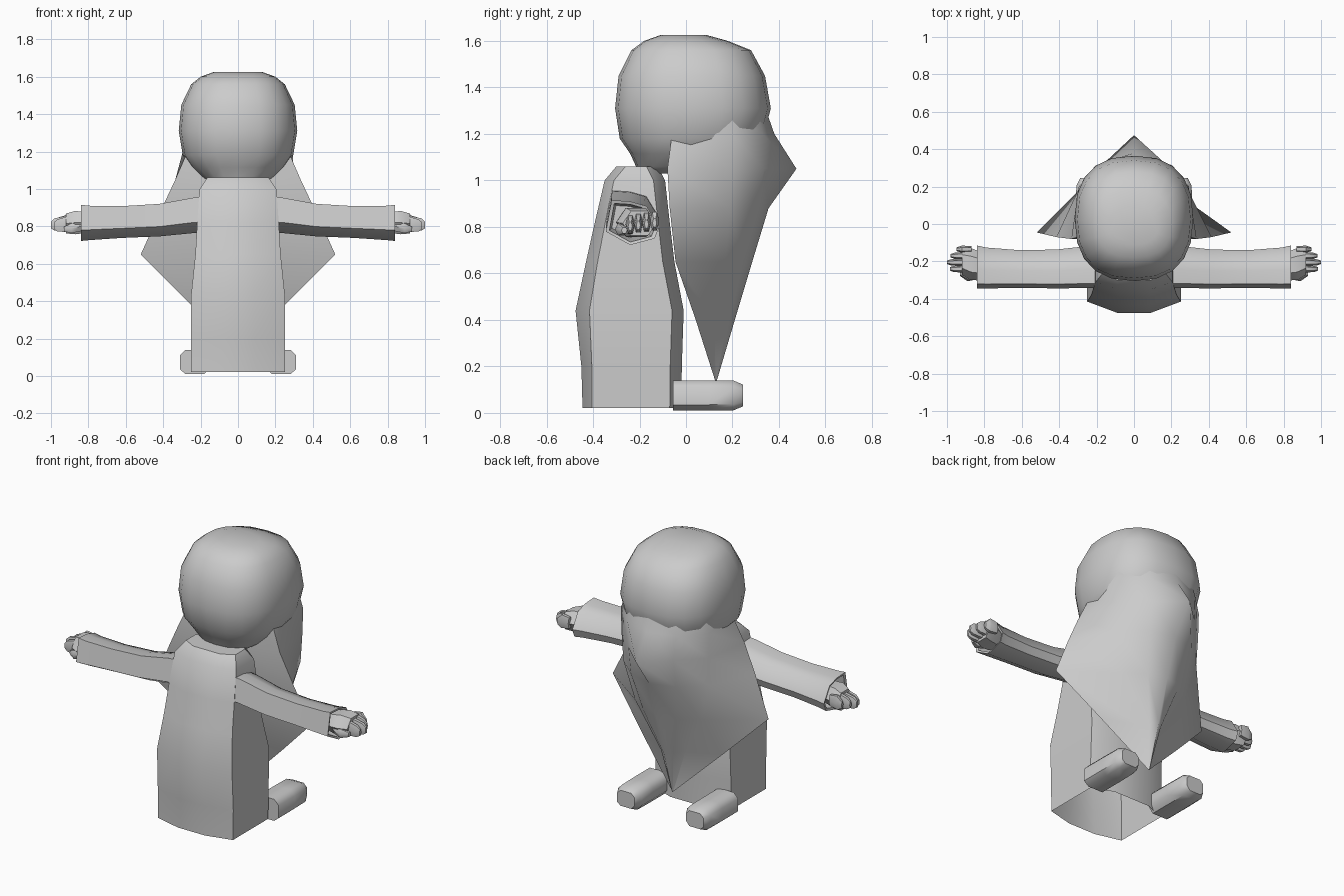
import bpy, bmesh, math
from mathutils import Vector

if "Cube" in bpy.data.objects:
    bpy.data.objects.remove(bpy.data.objects["Cube"])

grey = bpy.data.materials.new("soft grey")
grey.diffuse_color = (0.6, 0.6, 0.6, 1)
grey.use_nodes = True
grey.node_tree.nodes["Principled BSDF"].inputs["Base Color"].default_value = grey.diffuse_color


def finish(name, bm, angle=40, recalc=True):
    bmesh.ops.remove_doubles(bm, verts=bm.verts, dist=0.0005)
    if recalc:
        bmesh.ops.recalc_face_normals(bm, faces=bm.faces)
    me = bpy.data.meshes.new(name)
    bm.to_mesh(me)
    bm.free()
    ob = bpy.data.objects.new(name, me)
    bpy.context.collection.objects.link(ob)
    me.materials.append(grey)
    bpy.ops.object.select_all(action='DESELECT')
    ob.select_set(True)
    bpy.context.view_layer.objects.active = ob
    bpy.ops.object.shade_smooth_by_angle(angle=math.radians(angle))
    return ob


def loft(bm, rings, start=False, end=False):
    """Skin a list of equal-length closed rings."""
    vs = [[bm.verts.new(p) for p in r] for r in rings]
    n = len(vs[0])
    for a, b in zip(vs, vs[1:]):
        for i in range(n):
            j = (i + 1) % n
            bm.faces.new((a[i], a[j], b[j], b[i]))
    if start:
        bm.faces.new(vs[0][::-1])
    if end:
        bm.faces.new(vs[-1])


def mirrored(half):
    """Close a half outline (x >= 0, front to back) across x = 0."""
    return half + [(-x, y, z) for x, y, z in reversed(half) if x > 0]


def oval(hw, yf, yb, z, n=20, e=0.82):
    pts = []
    for i in range(n):
        t = 2 * math.pi * i / n
        c, s = math.cos(t), math.sin(t)
        pts.append((hw * math.copysign(abs(c) ** e, c),
                    (yf + yb) / 2 + (yb - yf) / 2 * math.copysign(abs(s) ** e, s), z))
    return pts


# Head: half width, front y, back y, z
bm = bmesh.new()
loft(bm, [oval(*r) for r in [
    (.14, -.20, .10, 1.03), (.19, -.215, .2, 1.06), (.25, -.24, .27, 1.115),
    (.295, -.285, .33, 1.18), (.317, -.305, .365, 1.31), (.303, -.29, .34, 1.45),
    (.25, -.235, .28, 1.56), (.20, -.18, .18, 1.60), (.13, -.11, .09, 1.625)]], True, True)
finish("head", bm, 50)

# Long hair: z, wing x, front y, side x/y, rear x/y, spine y
bm = bmesh.new()
rings = []
for z, w, yf, sx, sy, rx, ry, yb in [
        (1.30, .24, -.06, .26, .20, .15, .31, .345),
        (1.20, .27, -.06, .295, .20, .16, .33, .38),
        (1.05, .335, -.08, .29, .20, .15, .335, .475),
        (.88, .415, -.07, .285, .19, .15, .31, .355),
        (.65, .52, -.045, .22, .17, .11, .25, .285),
        (.40, .27, .042, .08, .12, .04, .18, .21),
        (.14, .003, .125, .002, .127, .001, .13, .133)]:
    rings.append(mirrored([(0, yf, z), (w, yf, z), (sx, sy, z), (rx, ry, z), (0, yb, z)]))
loft(bm, rings, True, True)
finish("long_hair", bm, 60)

# Robe, open underneath: z, half width, front y, back y
bm = bmesh.new()
rings = []
for z, w, f, b, k in [(.02, .25, -.445, -.02, .04), (.20, .252, -.45, -.018, .045),
                      (.44, .25, -.475, -.01, .06), (.65, .228, -.43, -.05, .05),
                      (.82, .218, -.392, -.07, .045), (1.0, .205, -.35, -.09, .04),
                      (1.06, .165, -.30, -.12, .04)]:
    rings.append(mirrored([(.09, f, z), (w, f + k, z), (w, b - .05, z), (.12, b, z)]))
loft(bm, rings, False, True)
finish("robe", bm, 35)

# Sleeves, hands and feet on both sides
cuff = [(-.32, .915), (-.24, .91), (-.17, .89), (-.115, .80), (-.135, .75),
        (-.24, .722), (-.345, .78)]


def section(x, cy, cz, s, dy=0, dz=0):
    return [(x, cy + (y + .235) * s + dy, cz + (z - .815) * s + dz) for y, z in cuff]


def tube(bm, pts, ry, rz):
    """Short finger along x with a tapered, six-sided section."""
    loft(bm, [[(x, y + ry * s * math.cos(a * math.pi / 3), z + rz * s * math.sin(a * math.pi / 3))
               for a in range(6)] for x, y, z, s in pts], True, True)


def flip(bm, side):
    for v in bm.verts:
        v.co.x *= side


for side, tag in ((1, "left"), (-1, "right")):
    bm = bmesh.new()
    loft(bm, [section(.16, -.235, .86, 1.0), section(.24, -.235, .855, .98),
              section(.42, -.245, .83, .9), section(.62, -.245, .82, .88),
              section(.79, -.24, .815, .95), section(.84, -.235, .815, 1.0),
              section(.835, -.235, .815, .86), section(.72, -.24, .82, .72)], True, True)
    flip(bm, side)
    finish(tag + "_sleeve", bm, 45)

    bm = bmesh.new()
    tube(bm, [(.72, -.225, .82, .6), (.82, -.225, .82, .9), (.87, -.215, .82, 1),
              (.92, -.20, .815, .85)], .085, .072)
    for y, tip, z in ((-.135, .95, .825), (-.17, .98, .82), (-.205, 1.0, .815), (-.24, .985, .81)):
        tube(bm, [(.87, y, z, .9), (.92, y, z, 1.1), (tip - .02, y, z - .005, .9),
                  (tip, y, z - .008, .5)], .018, .042)
    tube(bm, [(.84, -.27, .80, 1), (.89, -.28, .79, 1), (.93, -.265, .785, .5)], .026, .03)
    flip(bm, side)
    finish(tag + "_hand", bm, 45)

    # Foot stretched out behind
    bm = bmesh.new()
    loft(bm, [[(.23 + x * s, y, .075 + z * s) for x, z in
               ((-.08, -.03), (-.05, -.065), (.05, -.065), (.08, -.04), (.08, .035),
                (.05, .065), (-.05, .065), (-.08, .035))]
              for y, s in ((-.055, 1), (.10, 1), (.205, .98), (.245, .72))], True, True)
    flip(bm, side)
    finish(tag + "_foot", bm, 45)
